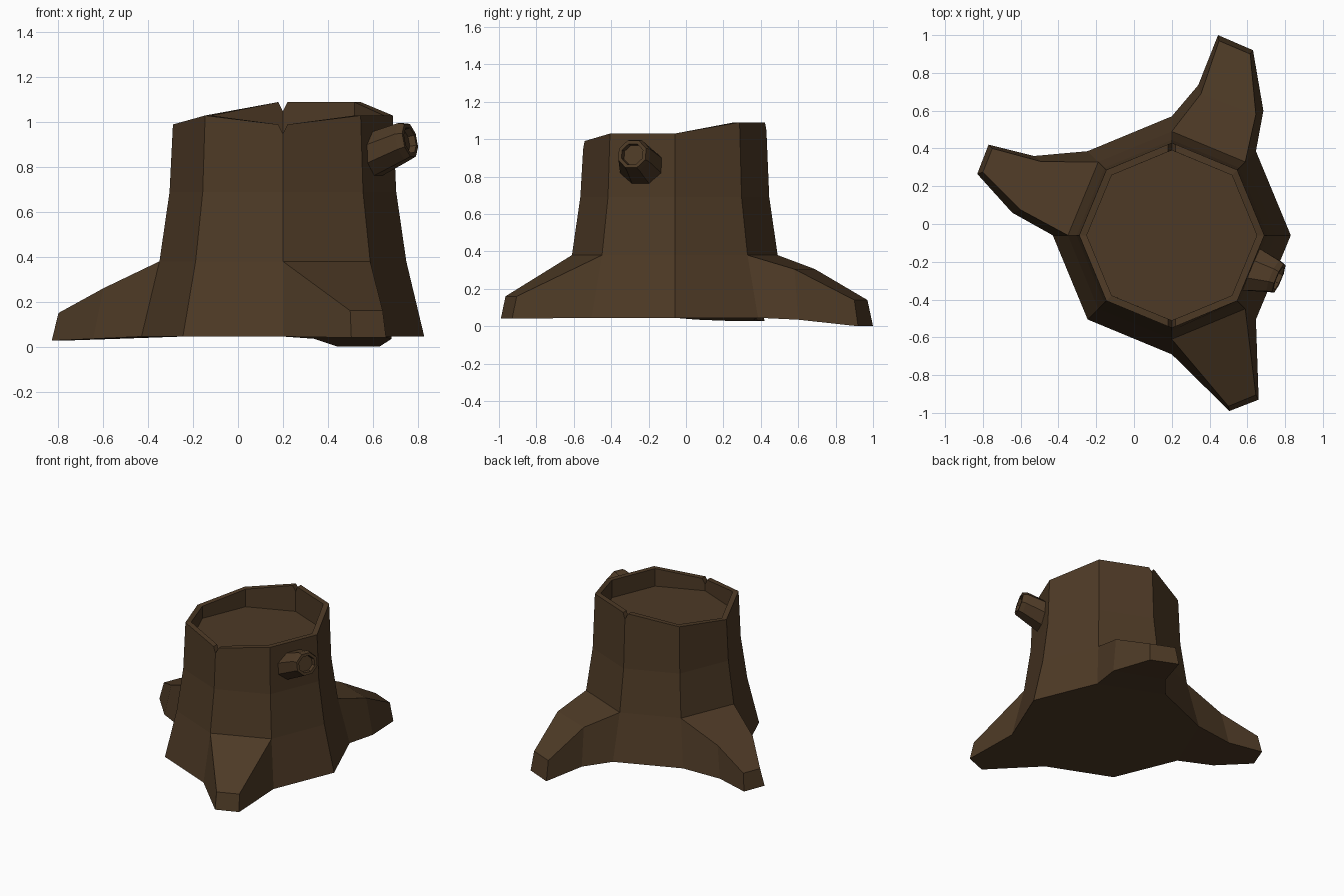
import bpy, bmesh, math
from mathutils import Vector

if "Cube" in bpy.data.objects:
    bpy.data.objects.remove(bpy.data.objects["Cube"])

bark = bpy.data.materials.new("dark brown bark")
bark.diffuse_color = (0.075, 0.042, 0.019, 1)
bark.use_nodes = True
bark.node_tree.nodes["Principled BSDF"].inputs["Base Color"].default_value = bark.diffuse_color

CX, CY = 0.2, -0.06


def finish(bm, name):
    bmesh.ops.recalc_face_normals(bm, faces=bm.faces)
    me = bpy.data.meshes.new(name)
    bm.to_mesh(me)
    bm.free()
    me.materials.append(bark)
    ob = bpy.data.objects.new(name, me)
    bpy.context.collection.objects.link(ob)
    return ob


# --- trunk: octagonal rings, vertex i at i * 45 degrees ---
bm = bmesh.new()


def col(i, r, z, dx=0.0):
    a = math.radians(45 * i)
    return bm.verts.new((CX + r * math.cos(a) + dx, CY + r * math.sin(a), z))


def ring(r, z):
    return [col(i, r, z) for i in range(8)]


rings = [ring(r, z) for r, z in ((0.63, 0.045), (0.55, 0.38), (0.505, 0.69))]
floor = ring(0.45, 0.9)
top_z = (1.03, 1.09, 1.09, 1.03, 0.99, 1.03, 0.99, 1.03)


# jagged rim: each column is one vertex, or three where a crack splits it
def rim(r):
    out = []
    for i, z in enumerate(top_z):
        if i in (2, 6):
            s = 0.02 if i == 2 else -0.02
            out.append([col(i, r - 0.008, z, s), col(i, r, z - 0.042), col(i, r - 0.008, z, -s)])
        else:
            out.append([col(i, r, z)])
    return out


outer, inner = rim(0.49), rim(0.45)
ROOT_SIDES = (1, 3, 6)
for i in range(8):
    j = (i + 1) % 8
    for k in range(2):
        if k == 0 and i in ROOT_SIDES:
            continue
        bm.faces.new((rings[k][i], rings[k][j], rings[k + 1][j], rings[k + 1][i]))
    for low, top in ((rings[2], outer), (floor, inner)):
        start = top[i][len(top[i]) // 2:]
        end = top[j][:len(top[j]) // 2 + 1]
        bm.faces.new([low[j], low[i]] + start + end)
o = [v for c in outer for v in c]
n = [v for c in inner for v in c]
for k in range(len(o)):
    m = (k + 1) % len(o)
    bm.faces.new((o[k], o[m], n[m], n[k]))
bm.faces.new(floor)
bm.faces.new(rings[0])

# --- roots: trunk side extruded through sections (low a, low b, up b, up a) ---
roots = {
    1: [((0.685, 0.60, 0.035), (0.34, 0.735, 0.035), (0.355, 0.69, 0.305), (0.645, 0.58, 0.305)),
        ((0.63, 0.92, 0.0), (0.445, 1.0, 0.0), (0.45, 0.97, 0.14), (0.615, 0.9, 0.14))],
    3: [((-0.53, 0.36, 0.035), (-0.645, 0.06, 0.035), (-0.60, 0.075, 0.26), (-0.49, 0.33, 0.26)),
        ((-0.77, 0.42, 0.027), (-0.83, 0.265, 0.027), (-0.80, 0.275, 0.15), (-0.75, 0.4, 0.15))],
    6: [((0.505, -0.99, 0.04), (0.66, -0.93, 0.04), (0.645, -0.905, 0.16), (0.5, -0.965, 0.16))],
}
for i, sections in roots.items():
    j = (i + 1) % 8
    prev = [rings[0][i], rings[0][j], rings[1][j], rings[1][i]]
    for sec in sections:
        cur = [bm.verts.new(p) for p in sec]
        for k in range(4):
            m = (k + 1) % 4
            bm.faces.new((prev[k], prev[m], cur[m], cur[k]))
        prev = cur
    bm.faces.new(prev)
finish(bm, "stump_with_roots")

# --- branch stub: tapered eight-sided tube with a recessed end ---
bm = bmesh.new()
out_dir = Vector((math.cos(math.radians(-22.5)), math.sin(math.radians(-22.5)), 0))
side = Vector((-out_dir.y, out_dir.x, 0))
tilt = (out_dir + Vector((0, 0, 0.2))).normalized()
tip_up = tilt.cross(side)
base, tip = Vector((0.60, -0.235, 0.85)), Vector((0.767, -0.288, 0.92))


def disc(c, r, up, rz):
    return [bm.verts.new(c + side * r * math.cos(t) + up * rz * math.sin(t))
            for t in (math.radians(45 * k + 22.5) for k in range(8))]


Z = Vector((0, 0, 1))
loops = [disc(base, 0.135, Z, 0.11), disc(tip - tilt * 0.03, 0.095, tip_up, 0.09),
         disc(tip, 0.085, tip_up, 0.08), disc(tip, 0.065, tip_up, 0.06),
         disc(tip - tilt * 0.03, 0.062, tip_up, 0.057)]
for a, b in zip(loops, loops[1:]):
    for k in range(8):
        m = (k + 1) % 8
        bm.faces.new((a[k], a[m], b[m], b[k]))
bm.faces.new(loops[0])
bm.faces.new(loops[-1])
finish(bm, "branch_stub")
